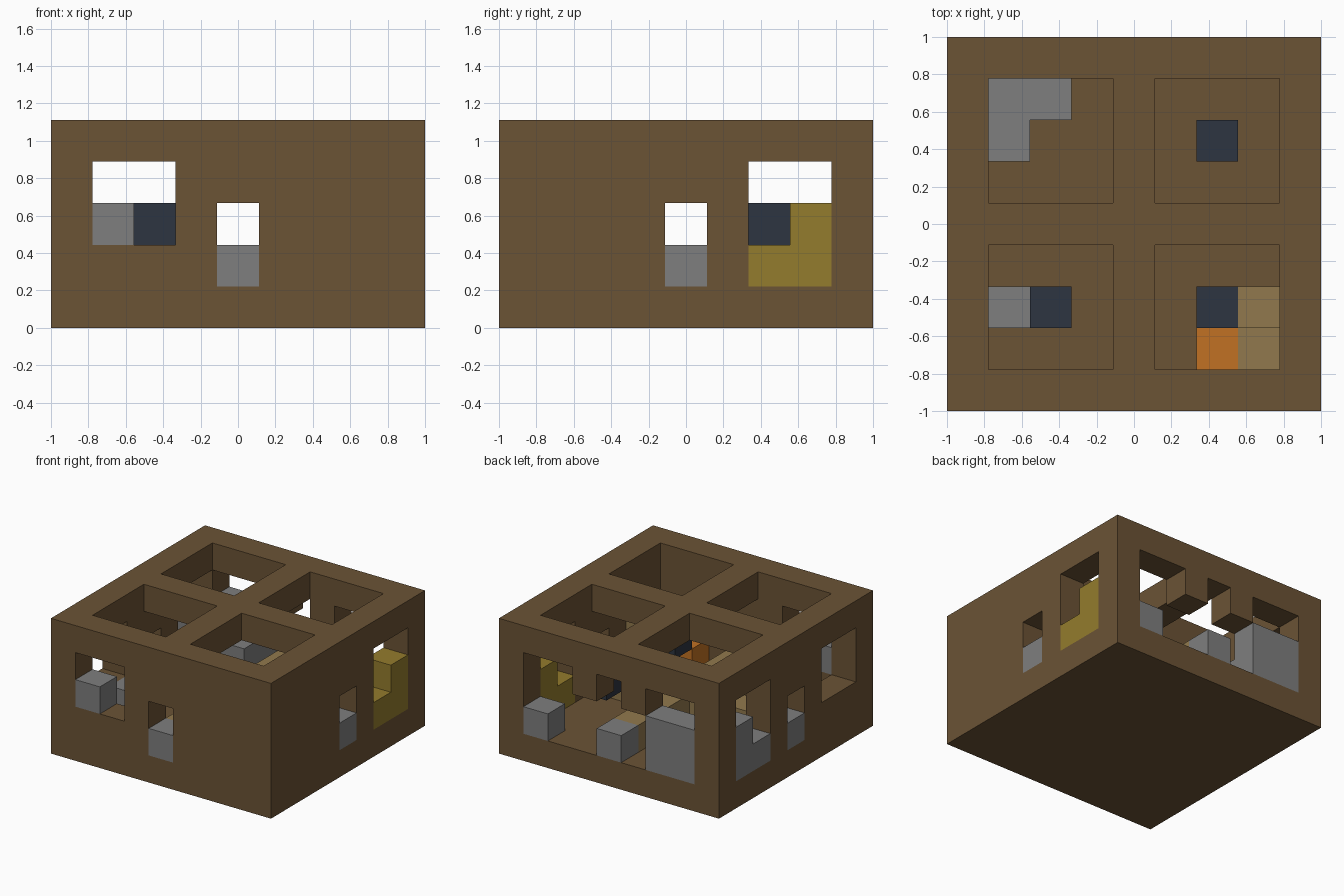
import bpy
import bmesh
from itertools import product
from mathutils import Vector

cube = bpy.data.objects.get("Cube")
if cube:
    bpy.data.objects.remove(cube, do_unlink=True)

N, H = 9, 5          # blocks per side, blocks high
S = 2 / N            # block size


def material(name, rgb):
    """Flat colour given as 8-bit display values, stored as linear."""
    lin = [((c / 255 + 0.055) / 1.055) ** 2.4 for c in rgb] + [1.0]
    mat = bpy.data.materials.new(name)
    mat.use_nodes = True
    mat.diffuse_color = lin
    mat.node_tree.nodes["Principled BSDF"].inputs["Base Color"].default_value = lin
    return mat


def box(xs, ys, zs):
    """Set of block cells; each range is (first, last) inclusive."""
    return set(product(*(range(a, b + 1) for a, b in (xs, ys, zs))))


def block(x, y, z):
    return {(x, y, z)}


brown = material("brown wood", (107, 83, 53))
grey = material("grey stone", (126, 126, 126))
navy = material("dark slate", (45, 53, 65))
yellow = material("mustard yellow", (148, 124, 45))
orange = material("orange", (193, 113, 35))
tan = material("tan", (145, 121, 77))

M = N // 2           # middle row
L = N - 1            # last row

# Walls: a ring with window and door openings cut out
walls = box((0, L), (0, L), (1, 3)) - box((1, L - 1), (1, L - 1), (1, 3))
walls -= box((1, 2), (0, 0), (2, 3)) | box((M, M), (0, 0), (1, 2))      # front
walls -= box((L, L), (6, 7), (1, 3)) | box((L, L), (M, M), (1, 2))      # +x side
walls -= box((0, 0), (6, 7), (1, 3)) | box((0, 0), (M, M), (1, 2))      # -x side
walls -= box((0, 0), (1, 2), (2, 3))
walls -= box((1, 7), (L, L), (1, 2))                                    # back
walls -= box((1, 2), (L, L), (3, 3)) | box((6, 7), (L, L), (3, 3)) | block(M, L, 3)

# Roof: a slab with four square skylights
roof = box((0, L), (0, L), (4, 4))
for x, y in product((1, 5), repeat=2):
    roof -= box((x, x + 2), (y, y + 2), (4, 4))

parts = {
    "floor": (box((0, L), (0, L), (0, 0)), brown),
    "walls": (walls, brown),
    "roof": (roof, brown),
    "low_partitions": (box((M, M), (1, 7), (1, 1)) | box((1, 7), (M, M), (1, 1)), tan),
    "door_blocks": (block(M, 0, 1) | block(M, L, 1) | block(0, M, 1) | block(L, M, 1), grey),
    "front_window_block": (block(1, 0, 2), grey),
    "back_window_block": (block(7, L, 1), grey),
    "corner_back_panel": (box((1, 2), (L, L), (1, 2)), grey),
    "corner_side_panel": (box((0, 0), (7, 7), (1, 2)) | block(0, 6, 1), grey),
    "corner_bench": (box((1, 2), (7, 7), (1, 1)) | block(1, 6, 1), grey),
    "front_room_stool": (block(1, 2, 1), grey),
    "yellow_side_panel": (box((L, L), (7, 7), (1, 2)) | block(L, 6, 1), yellow),
    "orange_seat": (block(6, 1, 1), orange),
    "tan_steps": (block(7, 1, 1) | box((7, 7), (2, 2), (1, 2)), tan),
    "dark_block_front_right": (block(2, 2, 2), navy),
    "dark_block_front_left": (block(6, 2, 2), navy),
    "dark_block_back_left": (block(6, 6, 2), navy),
}

solid = set().union(*(cells for cells, _ in parts.values()))


def build(name, cells, mat):
    """Skin the cells with square faces wherever they meet open air."""
    bm = bmesh.new()
    for cell in sorted(cells):
        centre = Vector(cell) + Vector((0.5, 0.5, 0.5))
        for axis, sign in product(range(3), (-1, 1)):
            n = Vector()
            n[axis] = sign
            if tuple(int(c + d) for c, d in zip(cell, n)) in solid:
                continue
            u = Vector((n.y, n.z, n.x)) / 2
            v = n.cross(u)
            mid = centre + n / 2
            corners = (mid - u - v, mid + u - v, mid + u + v, mid - u + v)
            bm.faces.new([bm.verts.new(((p.x - N / 2) * S, (p.y - N / 2) * S, p.z * S))
                          for p in corners])
    bmesh.ops.remove_doubles(bm, verts=bm.verts, dist=0.001)
    mesh = bpy.data.meshes.new(name)
    bm.to_mesh(mesh)
    bm.free()
    mesh.materials.append(mat)
    bpy.context.collection.objects.link(bpy.data.objects.new(name, mesh))


for part, (cells, mat) in parts.items():
    build(part, cells, mat)
